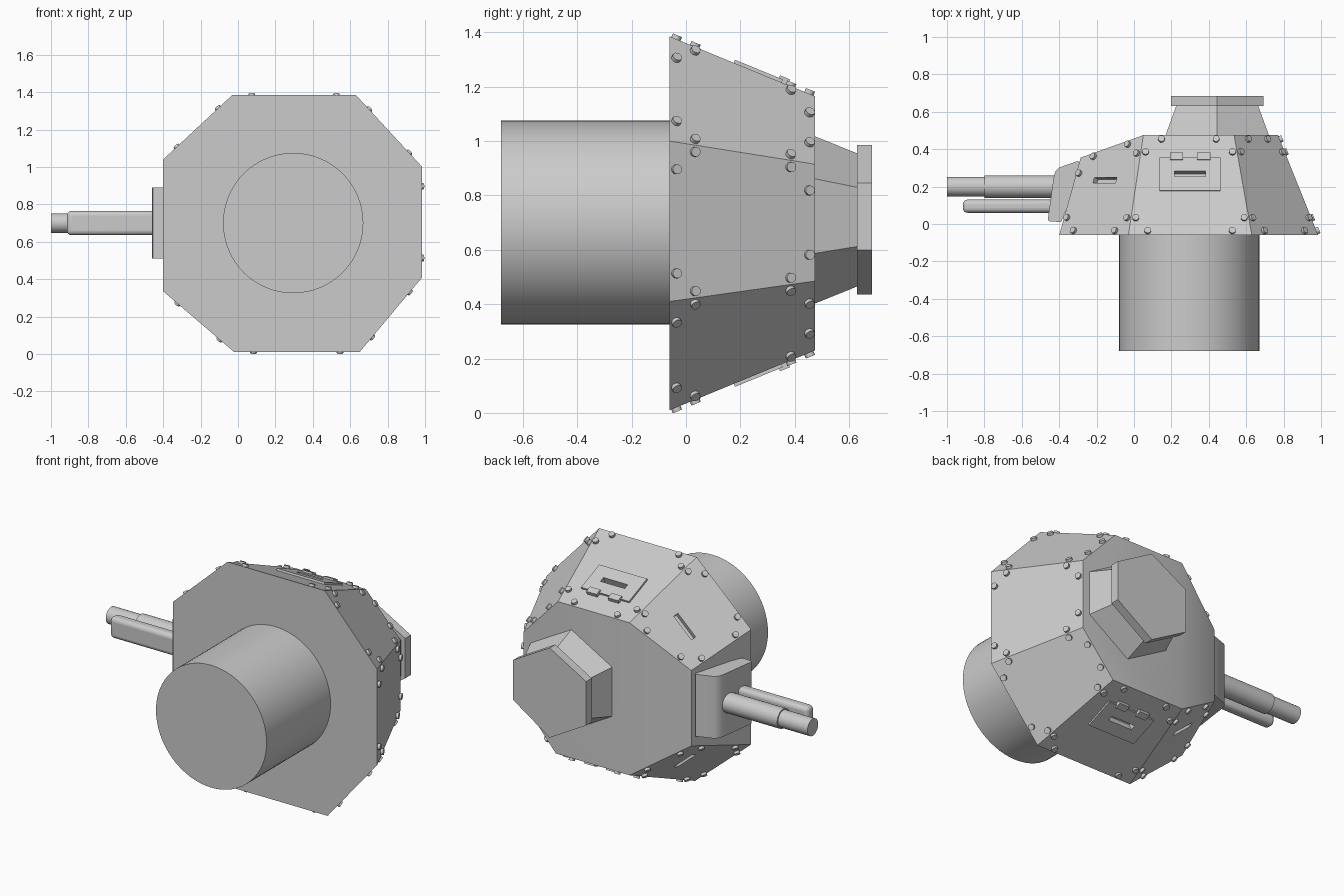
import bpy, bmesh, math
from mathutils import Vector, Matrix

cube = bpy.data.objects.get("Cube")
if cube:
    bpy.data.objects.remove(cube, do_unlink=True)

grey = bpy.data.materials.new("armour_grey")
grey.use_nodes = True
grey.diffuse_color = (0.6, 0.6, 0.6, 1)
grey.node_tree.nodes["Principled BSDF"].inputs["Base Color"].default_value = (0.6, 0.6, 0.6, 1)
parts = []


def finish(name, bm):
    bmesh.ops.recalc_face_normals(bm, faces=bm.faces[:])
    mesh = bpy.data.meshes.new(name)
    bm.to_mesh(mesh)
    bm.free()
    mesh.materials.append(grey)
    obj = bpy.data.objects.new(name, mesh)
    bpy.context.collection.objects.link(obj)
    parts.append(obj)
    return obj


def loft(name, rings, seam=None):
    """Skin matching rings of points, cap both ends, optionally crease the last cap."""
    bm = bmesh.new()
    loops = [[bm.verts.new(p) for p in ring] for ring in rings]
    n = len(loops[0])
    for a, b in zip(loops, loops[1:]):
        for i in range(n):
            j = (i + 1) % n
            bm.faces.new((a[i], a[j], b[j], b[i]))
    bm.faces.new(loops[0])
    bm.faces.new(loops[-1])
    if seam:
        bmesh.ops.connect_verts(bm, verts=[loops[-1][i] for i in seam])
    return finish(name, bm)


def box(name, frame, size, offset=(0, 0, 0)):
    bm = bmesh.new()
    bmesh.ops.create_cube(bm, size=1, matrix=frame @ Matrix.Translation(offset)
                          @ Matrix.Diagonal((*size, 1)))
    return finish(name, bm)


def disc(centre, axis, r, n):
    """Ring of points around the x or y axis."""
    pts = []
    for k in range(n):
        a = 2 * math.pi * k / n
        c, s = r * math.cos(a), r * math.sin(a)
        pts.append(Vector(centre) + Vector((0, c, s) if axis == "x" else (c, 0, s)))
    return pts


# Armoured hull: eight sloping panels and a creased roof
lower = [Vector((x, -0.06, z)) for x, z in (
    (-0.03, 1.385), (0.63, 1.385), (0.985, 1.0), (0.985, 0.41),
    (0.65, 0.01), (-0.02, 0.01), (-0.4, 0.335), (-0.4, 1.04))]
upper = [Vector(p) for p in (
    (0.05, 0.475, 1.165), (0.535, 0.475, 1.165), (0.77, 0.475, 0.915), (0.77, 0.475, 0.485),
    (0.55, 0.475, 0.23), (0.05, 0.475, 0.23), (-0.285, 0.355, 0.454), (-0.285, 0.355, 0.916))]
hull = loft("hull", [lower, upper], seam=(0, 5))


def panel_frame(i, along=0.0, up=0.0):
    """Frame on panel i: x along its base edge, y up the slope, z outward."""
    a, b = lower[i], lower[(i + 1) % 8]
    x = (b - a).normalized()
    z = x.cross(upper[i] - a).normalized()
    y = z.cross(x)
    m = Matrix((x, y, z)).transposed().to_4x4()
    m.translation = (a + b) / 2 + x * along + y * up
    return m


# Turret ring drum
loft("drum", [disc((0.295, y, 0.70), "y", 0.375, 64) for y in (-0.68, -0.06)])

# Six-sided cupola with an overhanging lid
hexagon = [(0, 0.275), (0.247, 0.135), (0.247, -0.11), (0, -0.275), (-0.247, -0.135), (-0.247, 0.135)]


def hex_ring(y, s):
    return [Vector((0.445 + x * s, y, 0.71 + z * s)) for x, z in hexagon]


loft("cupola", [hex_ring(0.47, 1.125), hex_ring(0.63, 0.89)])
loft("cupola_lid", [hex_ring(0.63, 1), hex_ring(0.685, 1)])

# Gun mantlet with a rounded upper edge
profile = [(-0.39, 0.01), (-0.455, 0.015), (-0.46, 0.03), (-0.428, 0.26), (-0.418, 0.285),
           (-0.4, 0.302), (-0.3, 0.337), (-0.27, 0.3)]
loft("mantlet", [[Vector((x, y, z)) for x, y in profile] for z in (0.51, 0.89)])

# Main gun in two steps and the flat secondary gun beside it
loft("main_gun", [disc((x, 0.2, 0.7), "x", r, 32) for x, r in (
    (-0.38, 0.06), (-0.8, 0.06), (-0.8, 0.052), (-1.0, 0.052))])
coax = box("secondary_gun", Matrix.Translation((-0.665, 0.095, 0.7)), (0.5, 0.07, 0.13))
bevel = coax.modifiers.new("round", "BEVEL")
bevel.width = 0.025
bevel.segments = 4

# Hatches with two hinges on the upper and lower panels, vision slots cut in four panels
cutters = []
hatches = []
for i, side in ((0, "upper"), (4, "lower")):
    f = panel_frame(i, 0, 0.35)
    hatches.append(box(side + "_hatch", f, (0.325, 0.19, 0.024)))
    for k, x in enumerate((-0.073, 0.073)):
        box(f"{side}_hinge_{k + 1}", f, (0.07, 0.04, 0.044), (x, 0.1, 0))
    cutters.append(box(side + "_slot", f, (0.165, 0.032, 0.06)))
for i, shift in ((7, -0.03), (5, 0.03)):
    cutters.append(box("side_slot", panel_frame(i, shift, 0.318), (0.165, 0.032, 0.06)))

for target, tools in ((hull, cutters), (hatches[0], cutters[:1]), (hatches[1], cutters[1:2])):
    bpy.context.view_layer.objects.active = target
    for tool in tools:
        mod = target.modifiers.new("slot", "BOOLEAN")
        mod.operation = "DIFFERENCE"
        mod.solver = "EXACT"
        mod.object = tool
        bpy.ops.object.modifier_apply(modifier=mod.name)
for tool in cutters:
    parts.remove(tool)
    bpy.data.objects.remove(tool, do_unlink=True)

# Bolts: a pair in every corner of each panel except the gun panel
bm = bmesh.new()
for i in (0, 1, 2, 3, 4, 5, 7):
    j = (i + 1) % 8
    quad = [lower[i], lower[j], upper[j], upper[i]]
    turn = panel_frame(i).to_3x3().to_4x4()
    for k, corner in enumerate(quad):
        u = (quad[(k + 1) % 4] - corner).normalized()
        v = (quad[k - 1] - corner).normalized()
        for a, b in ((0.1, 0.025), (0.025, 0.1)):
            bmesh.ops.create_cone(bm, cap_ends=True, segments=12, radius1=0.018, radius2=0.018,
                                  depth=0.03, matrix=Matrix.Translation(corner + u * a + v * b) @ turn)
finish("bolts", bm)

# Smooth the round parts, keep armour edges sharp
bpy.ops.object.select_all(action="DESELECT")
for obj in parts:
    obj.select_set(True)
bpy.context.view_layer.objects.active = hull
bpy.ops.object.shade_smooth_by_angle(angle=math.radians(32))
